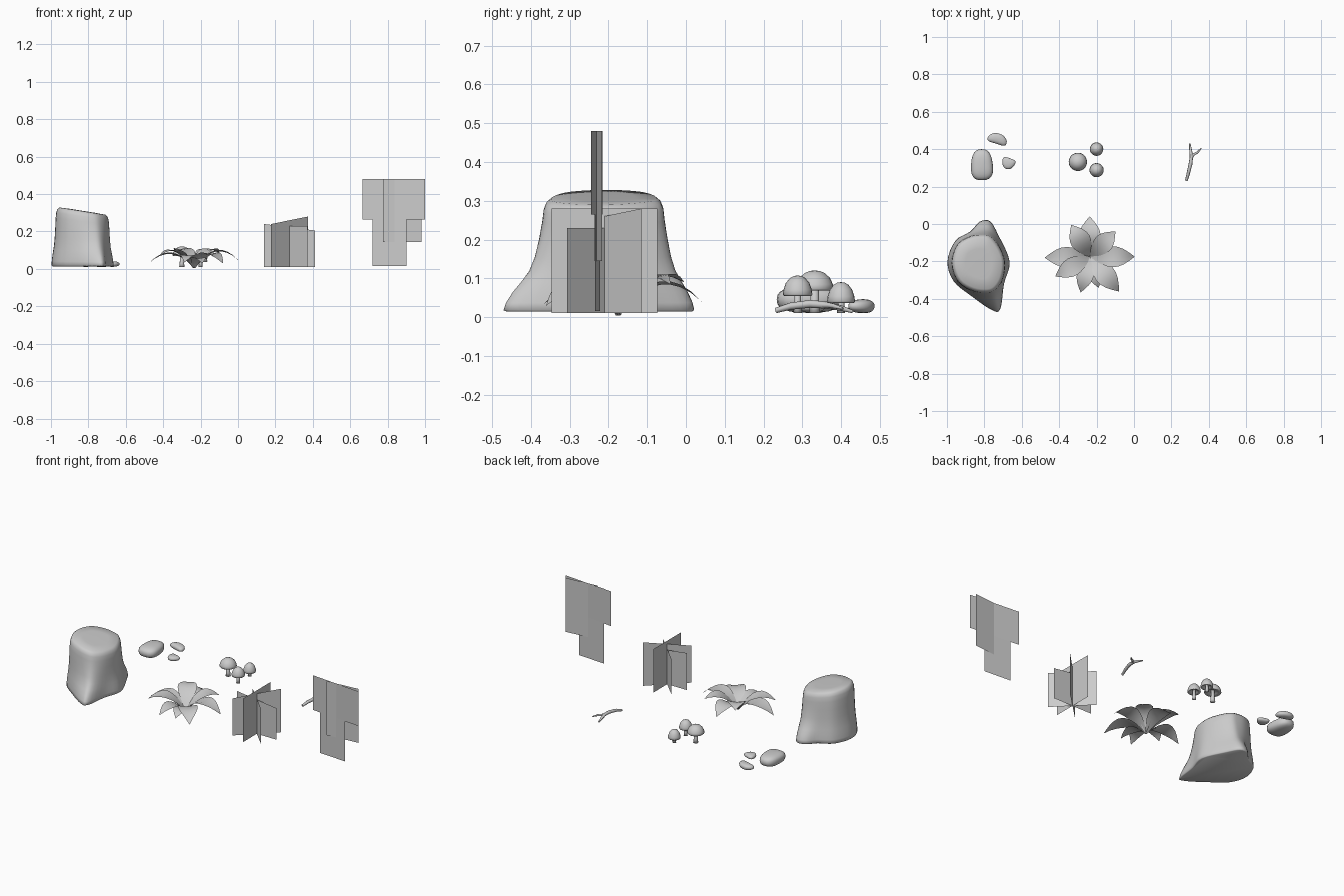
import bpy, bmesh, math
from mathutils import Vector

if "Cube" in bpy.data.objects:
    bpy.data.objects.remove(bpy.data.objects["Cube"])


def make(name, verts, faces, smooth=True):
    me = bpy.data.meshes.new(name)
    me.from_pydata([tuple(v) for v in verts], [], faces)
    bm = bmesh.new()
    bm.from_mesh(me)
    bmesh.ops.recalc_face_normals(bm, faces=bm.faces)
    bm.to_mesh(me)
    bm.free()
    for p in me.polygons:
        p.use_smooth = smooth
    ob = bpy.data.objects.new(name, me)
    bpy.context.collection.objects.link(ob)
    return ob


def loft(name, rings):
    """Closed skin through equal-length rings, capped at both ends."""
    n = len(rings[0])
    verts = [v for r in rings for v in r]
    faces = [(k * n + i, k * n + (i + 1) % n, (k + 1) * n + (i + 1) % n, (k + 1) * n + i)
             for k in range(len(rings) - 1) for i in range(n)]
    faces += [tuple(range(n)), tuple(range(len(verts) - n, len(verts)))]
    return make(name, verts, faces)


def closed_spline(pts, steps=4):
    pts = [Vector(p) for p in pts]
    out, n = [], len(pts)
    for i in range(n):
        a, b, c, d = (pts[(i + k) % n] for k in (-1, 0, 1, 2))
        for s in range(steps):
            t = s / steps
            out.append(0.5 * (2 * b + (c - a) * t + (2 * a - 5 * b + 4 * c - d) * t * t
                              + (3 * b - a - 3 * c + d) * t ** 3))
    return out


# Tree stump: flared root outline blended into a round, slanted top
base = closed_spline([(-.825, .012), (-.77, .015), (-.725, -.06), (-.665, -.2), (-.695, -.32),
                      (-.715, -.455), (-.76, -.46), (-.87, -.385), (-.965, -.305),
                      (-.997, -.2), (-.955, -.09), (-.875, -.04)])
top = closed_spline([(-.81, -.055), (-.765, -.065), (-.72, -.12), (-.69, -.2), (-.70, -.29),
                     (-.735, -.35), (-.78, -.37), (-.86, -.36), (-.94, -.31),
                     (-.975, -.21), (-.945, -.11), (-.875, -.065)])
mid = Vector((-.83, -.21))
rings = []
for z, t, s in [(.014, 0, .97), (.018, 0, 1), (.04, .06, 1), (.07, .22, 1), (.10, .43, 1),
                (.13, .63, 1), (.17, .78, 1), (.22, .9, 1), (.27, 1, 1), (.30, 1, .98),
                (.318, 1, .94), (.329, 1, .86), (.331, 1, .5), (.331, 1, .1)]:
    ring = []
    for b, u in zip(base, top):
        p = mid + (b.lerp(u, t) - mid) * s
        slope = 1 - .50 * (p.x + .96)
        ring.append((p.x, p.y, .014 + (z - .014) * slope))
    rings.append(ring)
loft("stump", rings)


# Leafy plant: arched, pointed leaves with a soft midrib crease
def leaf(i, tip, peak, tip_z, half):
    c = Vector((-.235, -.175))
    d = Vector(tip) - c
    L = d.length
    d.normalize()
    side = Vector((-d.y, d.x))
    verts, n = [], 8
    for k in range(n + 1):
        s = k / n
        z = .004 * (1 - s) + tip_z * s * s + (peak - .3 * tip_z) * 4 * s * (1 - s) * .95
        w = half * math.sin(math.pi * (.06 + .94 * s) ** 1.15) if k < n else .001
        for m in (-1, 0, 1):
            p = c + d * L * s + side * w * m
            verts.append((p.x, p.y, z + (.1 * w if m else -.05 * w)))
    faces = [(k * 3 + j, k * 3 + j + 1, k * 3 + j + 4, k * 3 + j + 3)
             for k in range(n) for j in (0, 1)]
    make(f"leaf_{i}", verts, faces)


for i, args in enumerate([((-.237, .04), .09, .04, .058), ((-.10, -.04), .105, .085, .052),
                          ((.003, -.175), .10, .045, .056), ((-.08, -.36), .085, .03, .056),
                          ((-.285, -.365), .075, .035, .045), ((-.42, -.28), .10, .07, .05),
                          ((-.477, -.18), .085, .03, .055), ((-.335, -.005), .105, .09, .055),
                          ((-.19, -.34), .06, .03, .04)]):
    leaf(i, *args)


# Upright cards
def card(name, a, b, z0, za, zb):
    make(name, [(*a, z0), (*b, z0), (*b, zb), (*a, za)], [(0, 1, 2, 3)], False)


for i, (ang, za, zb) in enumerate([(90, .28, .28), (0, .24, .205), (44, .24, .28), (-45, .23, .23)]):
    d = Vector((math.cos(math.radians(ang)), math.sin(math.radians(ang)))) * .137
    c = Vector((.276, -.21))
    card(f"grass_card_{i}", c - d, c + d, .01, za, zb)

# Hanging vine cards
card("vine_card_wide", (.665, -.215), (1, -.245), .265, .48, .48)
card("vine_card_long", (.72, -.222), (.9, -.235), .015, .48, .48)
card("vine_card_middle", (.775, -.236), (.98, -.217), .145, .48, .48)


# Rocks: rounded blocks, optionally tapered and bent
def rock(name, loc, size, turn, power, bend=0, taper=0):
    def sp(v):
        return math.copysign(abs(v) ** power, v)
    rings = []
    ca, sa = math.cos(turn), math.sin(turn)
    for k in range(13):
        ph = -math.pi / 2 * .97 + math.pi * .97 * k / 12
        ring = []
        for j in range(24):
            th = 2 * math.pi * j / 24
            x, y = sp(math.cos(th)) * sp(math.cos(ph)), sp(math.sin(th)) * sp(math.cos(ph))
            x = x * size[0] * (1 + taper * y)
            y = y * size[1] + bend * ((x / size[0]) ** 2 - .4)
            ring.append((loc[0] + x * ca - y * sa, loc[1] + x * sa + y * ca,
                         loc[2] + sp(math.sin(ph)) * size[2]))
        rings.append(ring)
    loft(name, rings)


rock("rock_large", (-.813, .317, .045), (.058, .083, .034), .03, .75, 0, -.12)
rock("rock_bean", (-.73, .452, .028), (.053, .028, .018), -.3, .85, -.012)
rock("rock_small", (-.672, .325, .026), (.035, .03, .015), -.35, .85, .006, .2)


# Mushrooms: lathed stem and domed cap
def lathe(name, x, y, profile, n=20):
    loft(name, [[(x + r * math.cos(2 * math.pi * j / n), y + r * math.sin(2 * math.pi * j / n), z)
                 for j in range(n)] for r, z in profile])


for i, (x, y, r, z0, z1) in enumerate([(-.30, .332, .049, .068, .12), (-.2, .4, .036, .036, .09),
                                       (-.2, .288, .038, .054, .107)]):
    h = z1 - z0
    lathe(f"mushroom_stem_{i}", x, y, [(r * .3, .01), (r * .24, .03), (r * .2, z0 + h * .4)])
    lathe(f"mushroom_cap_{i}", x, y,
          [(r * .18, z0 + h * .3), (r * .6, z0 + h * .14), (r * .92, z0), (r, z0 + h * .08),
           (r * .96, z0 + h * .32), (r * .8, z0 + h * .64), (r * .52, z0 + h * .88),
           (r * .25, z0 + h * .98), (r * .03, z1)])


# Forked twig
def stick(name, pts):
    cu = bpy.data.curves.new(name, 'CURVE')
    cu.dimensions = '3D'
    cu.bevel_depth = 1
    cu.bevel_resolution = 2
    cu.use_fill_caps = True
    sp = cu.splines.new('POLY')
    sp.points.add(len(pts) - 1)
    for p, (x, y, z, r) in zip(sp.points, pts):
        p.co = (x, y, z, 1)
        p.radius = r
    ob = bpy.data.objects.new(name, cu)
    bpy.context.collection.objects.link(ob)


stick("twig_main", [(.28, .232, .017, .007), (.29, .27, .028, .009), (.302, .32, .034, .010),
                    (.307, .36, .031, .009), (.302, .40, .023, .007), (.298, .43, .014, .004)])
stick("twig_fork", [(.304, .345, .032, .008), (.316, .37, .030, .007),
                    (.338, .382, .028, .006), (.36, .405, .022, .003)])
